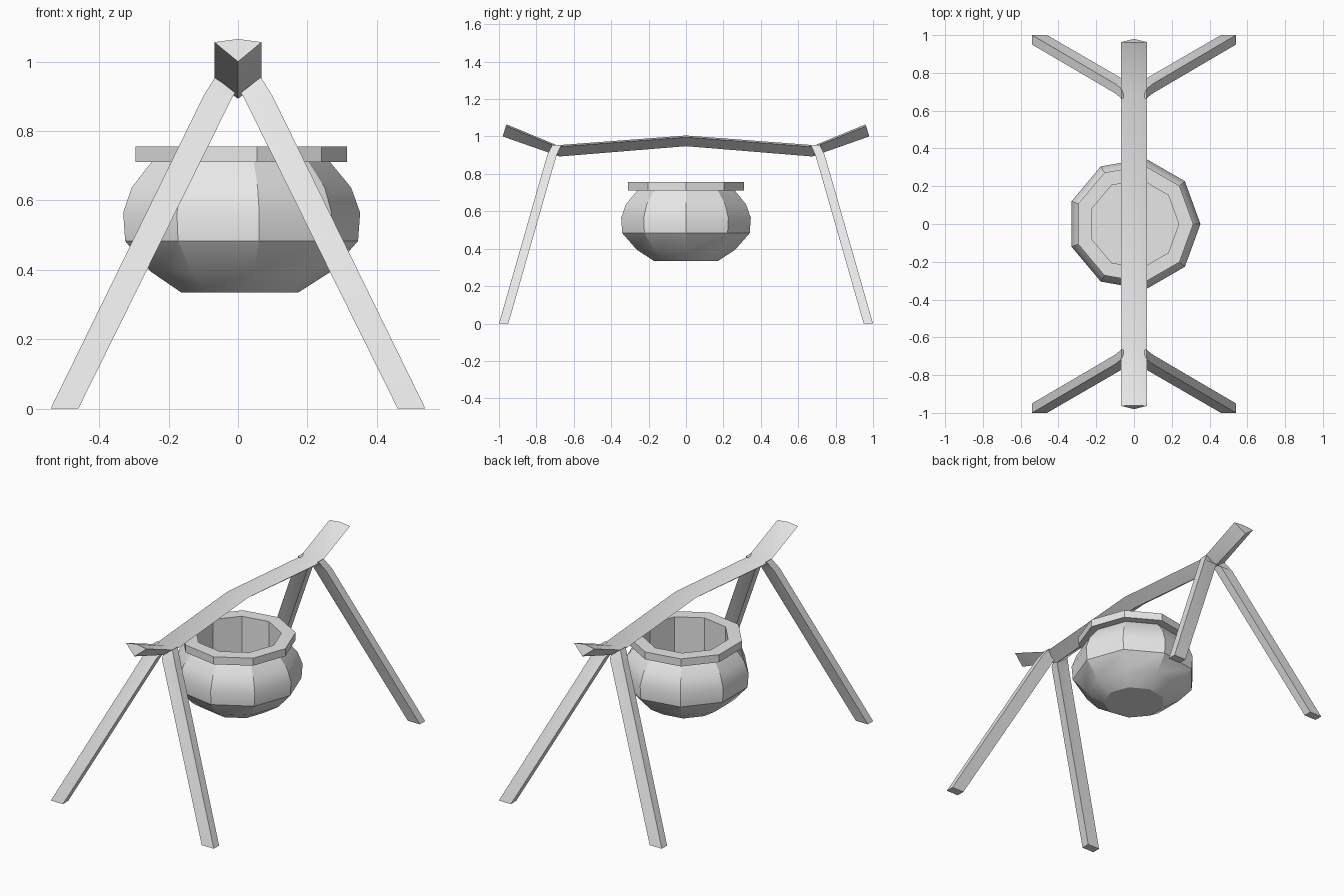
import bpy
import math

cube = bpy.data.objects.get("Cube")
if cube:
    bpy.data.objects.remove(cube)

# Single flat colour
grey = bpy.data.materials.new("plain grey")
grey.use_nodes = True
grey.diffuse_color = (0.8, 0.8, 0.8, 1)
grey.node_tree.nodes["Principled BSDF"].inputs["Base Color"].default_value = (0.8, 0.8, 0.8, 1)


def loft(name, rings):
    """Skin a list of equal-sized point rings and cap both ends."""
    n = len(rings[0])
    verts = [p for ring in rings for p in ring]
    faces = [(r * n + i, r * n + (i + 1) % n, (r + 1) * n + (i + 1) % n, (r + 1) * n + i)
             for r in range(len(rings) - 1) for i in range(n)]
    faces.append(tuple(reversed(range(n))))
    faces.append(tuple(range(len(verts) - n, len(verts))))
    mesh = bpy.data.meshes.new(name)
    mesh.from_pydata(verts, [], faces)
    mesh.materials.append(grey)
    obj = bpy.data.objects.new(name, mesh)
    bpy.context.collection.objects.link(obj)
    # Consistent outward normals
    bpy.ops.object.select_all(action="DESELECT")
    bpy.context.view_layer.objects.active = obj
    obj.select_set(True)
    bpy.ops.object.mode_set(mode="EDIT")
    bpy.ops.mesh.select_all(action="SELECT")
    bpy.ops.mesh.normals_make_consistent(inside=False)
    bpy.ops.object.mode_set(mode="OBJECT")
    bpy.ops.object.shade_smooth_by_angle(angle=math.radians(30))
    return obj


# Cross beam: shallow ridge above, V below, tips turned up
def beam_ring(top_y, top_z, low_y, low_z):
    half = 0.068
    side_y, side_z = top_y + (low_y - top_y) * 0.15, top_z - 0.009
    return [(0, top_y, top_z), (half, side_y, side_z), (0, low_y, low_z), (-half, side_y, side_z)]


half_beam = [(0.96, 1.065, 0.98, 1.0), (0.69, 0.953, 0.675, 0.893)]
stations = [(-a, b, -c, d) for a, b, c, d in half_beam]
stations += [(0, 1.005, 0, 0.948)] + half_beam[::-1]
loft("cross_beam", [beam_ring(*s) for s in stations])


# Splayed legs, bent slightly inward where they meet the beam
def leg(name, sx, sy):
    path = [(0.54, 1.0, 0, 0.08), (0.10, 0.742, 0.9, 0.085)]
    rings = [[(sx * x, sy * y, z), (sx * (x - w), sy * y, z),
              (sx * (x - w), sy * (y - 0.05), z), (sx * x, sy * (y - 0.05), z)]
             for x, y, z, w in path]
    # Slanted top tucked against the underside of the beam
    rings.append([(sx * 0.066, sy * 0.715, 0.955), (sx * 0.008, sy * 0.72, 0.91),
                  (sx * 0.008, sy * 0.67, 0.91), (sx * 0.066, sy * 0.665, 0.955)])
    loft(name, rings)


for sx, side in ((1, "left"), (-1, "right")):
    for sy, end in ((-1, "front"), (1, "back")):
        leg(f"{end}_{side}_leg", sx, sy)

# Nine-sided hanging pot: outer belly, rim, then straight inner wall to the floor
profile = [(0.173, 0.334), (0.268, 0.395), (0.346, 0.483), (0.352, 0.565), (0.326, 0.637),
           (0.265, 0.711), (0.314, 0.711), (0.314, 0.756), (0.237, 0.756), (0.237, 0.42)]
sides = 9
loft("cooking_pot", [[(r * math.cos(math.tau * i / sides), r * math.sin(math.tau * i / sides), z)
                      for i in range(sides)] for r, z in profile])
